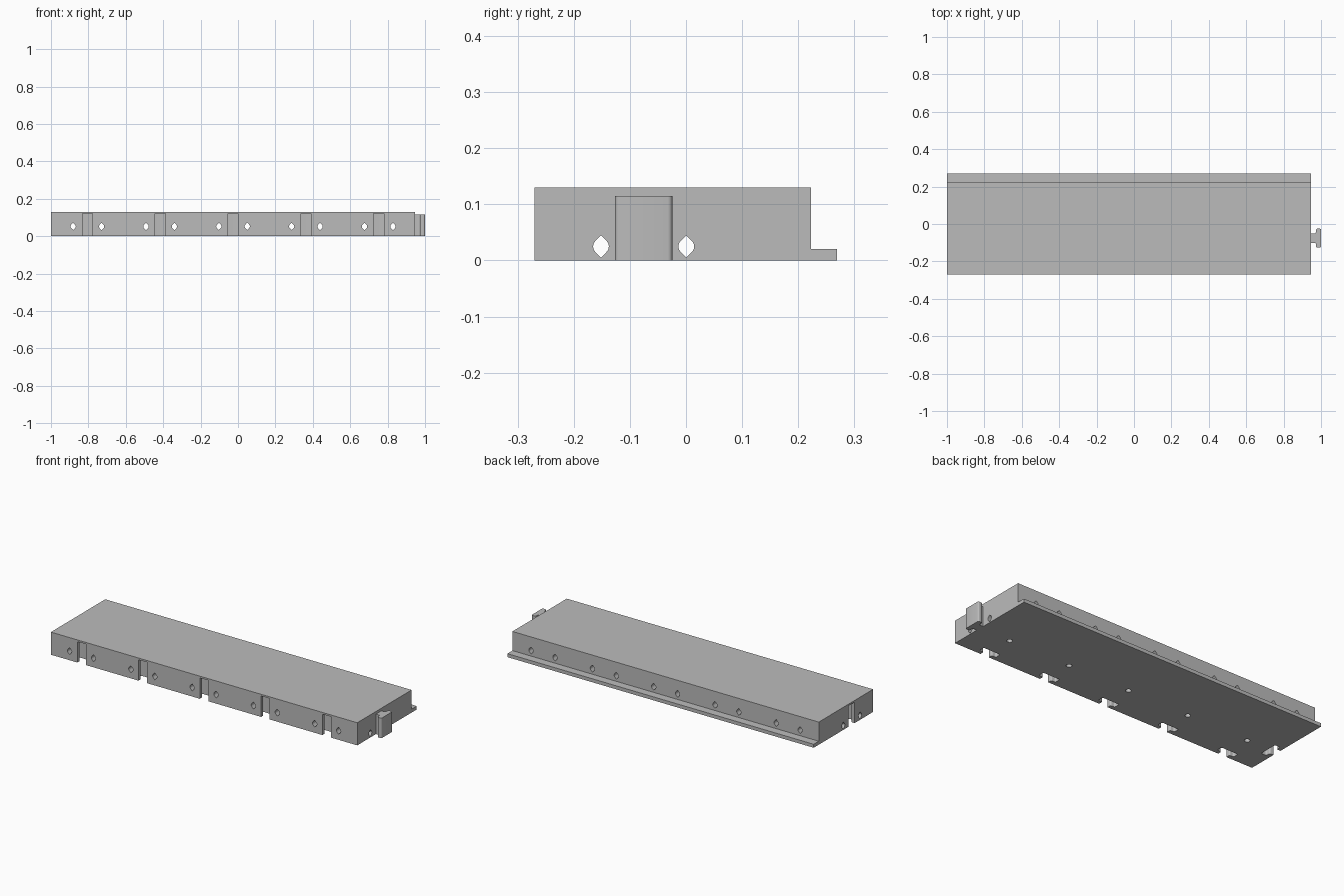
import bpy, bmesh, math
from mathutils import Vector

if "Cube" in bpy.data.objects:
    bpy.data.objects.remove(bpy.data.objects["Cube"], do_unlink=True)

grey = bpy.data.materials.new("plain_grey")
grey.use_nodes = True
colour = (0.5, 0.5, 0.5, 1)
grey.diffuse_color = colour
grey.node_tree.nodes["Principled BSDF"].inputs["Base Color"].default_value = colour

X, Y, Z = Vector((1, 0, 0)), Vector((0, 1, 0)), Vector((0, 0, 1))
LEFT, RIGHT = -1, 0.947
FRONT, BACK, LEDGE = -0.27, 0.223, 0.269
TOP = 0.13
PITCH = (RIGHT - LEFT) / 5
HOLE_OFFSET = 0.076
SIDE_Y = -0.0755
columns = [LEFT + PITCH * (i + 0.5) for i in range(5)]


def prism(bm, points, origin, u, v, w, length, radius=0):
    """Extrude a (u, v) profile along w, rounding edges away from the root."""
    base = [bm.verts.new(origin + u * a + v * b) for a, b in points]
    end = [bm.verts.new(p.co + w * length) for p in base]
    n = len(base)
    faces = [bm.faces.new(base[::-1]), bm.faces.new(end)]
    for i in range(n):
        j = (i + 1) % n
        faces.append(bm.faces.new((base[i], base[j], end[j], end[i])))
    bmesh.ops.recalc_face_normals(bm, faces=faces)
    if radius:
        edges = [bm.edges.get((base[i], end[i])) for i in range(n) if points[i][0] > 0]
        bmesh.ops.bevel(bm, geom=edges, offset=radius, segments=4,
                        profile=0.5, affect='EDGES')


def finish(name, bm):
    bmesh.ops.recalc_face_normals(bm, faces=bm.faces[:])
    mesh = bpy.data.meshes.new(name)
    bm.to_mesh(mesh)
    bm.free()
    mesh.materials.append(grey)
    obj = bpy.data.objects.new(name, mesh)
    bpy.context.collection.objects.link(obj)
    return obj


def tee(root, neck, neck_end, head, depth):
    """T profile: u points along the stem, v across it."""
    half = [(root, neck), (neck_end, neck), (neck_end, head), (depth, head)]
    return [(a, -b) for a, b in half] + [(a, b) for a, b in reversed(half)]


def eye(radius):
    """Round hole with pointed top and bottom."""
    pts = []
    for side in (0, math.pi):
        pts += [(radius * math.cos(side + math.radians(a)),
                 radius * math.sin(side + math.radians(a))) for a in range(-45, 46, 15)]
        pts.append((0, radius * math.sqrt(2) * math.cos(side)))
    return pts


# Main block with the thin ledge along the back
bm = bmesh.new()
section = [(FRONT, 0), (LEDGE, 0), (LEDGE, 0.02), (BACK, 0.02), (BACK, TOP), (FRONT, TOP)]
prism(bm, section, X * LEFT, Y, Z, X, RIGHT - LEFT)
block = finish("block", bm)

# T-shaped sockets along the front and on one end
slots = bmesh.new()
socket = tee(-0.02, 0.027, 0.024, 0.054, 0.058)
for x in columns:
    prism(slots, socket, Vector((x, FRONT, -0.02)), Y, X, Z, 0.14, 0.008)
prism(slots, socket, Vector((LEFT, SIDE_Y, -0.02)), X, Y, Z, 0.14, 0.008)

# Through holes either side of each socket
cross = bmesh.new()
for x in columns:
    for s in (-1, 1):
        prism(cross, eye(0.014), Vector((x + s * HOLE_OFFSET, -0.4, 0.052)), X, Z, Y, 0.8)
along = bmesh.new()
for s in (-1, 1):
    prism(along, eye(0.014), Vector((-1.1, SIDE_Y + s * HOLE_OFFSET, 0.025)), Y, Z, X, 2.2)

# Blind round holes in the underside
under = bmesh.new()
circle = [(0.015 * math.cos(math.tau * i / 24), 0.015 * math.sin(math.tau * i / 24))
          for i in range(24)]
for x in columns:
    prism(under, circle, Vector((x, SIDE_Y, -0.02)), X, Y, Z, 0.11)

cutters = [finish(name, part) for name, part in (
    ("socket_cutter", slots), ("cross_hole_cutter", cross),
    ("long_hole_cutter", along), ("underside_hole_cutter", under))]
for cutter in cutters:
    cutter.hide_render = True
    mod = block.modifiers.new(cutter.name, 'BOOLEAN')
    mod.operation = 'DIFFERENCE'
    mod.solver = 'EXACT'
    mod.object = cutter

# Bake the cuts and drop the cutters
bpy.context.view_layer.update()
graph = bpy.context.evaluated_depsgraph_get()
cut_mesh = bpy.data.meshes.new_from_object(block.evaluated_get(graph))
block.modifiers.clear()
block.data = cut_mesh
for cutter in cutters:
    bpy.data.objects.remove(cutter, do_unlink=True)

# T-shaped connector on the other end
bm = bmesh.new()
prism(bm, tee(0, 0.025, 0.026, 0.051, 0.053), Vector((RIGHT, SIDE_Y, 0)), X, Y, Z, 0.115, 0.008)
connector = finish("connector", bm)

# Smooth the curved walls, keep the edges crisp
for obj in (block, connector):
    bpy.ops.object.select_all(action='DESELECT')
    obj.select_set(True)
    bpy.context.view_layer.objects.active = obj
    bpy.ops.object.shade_smooth_by_angle(angle=math.radians(30))
